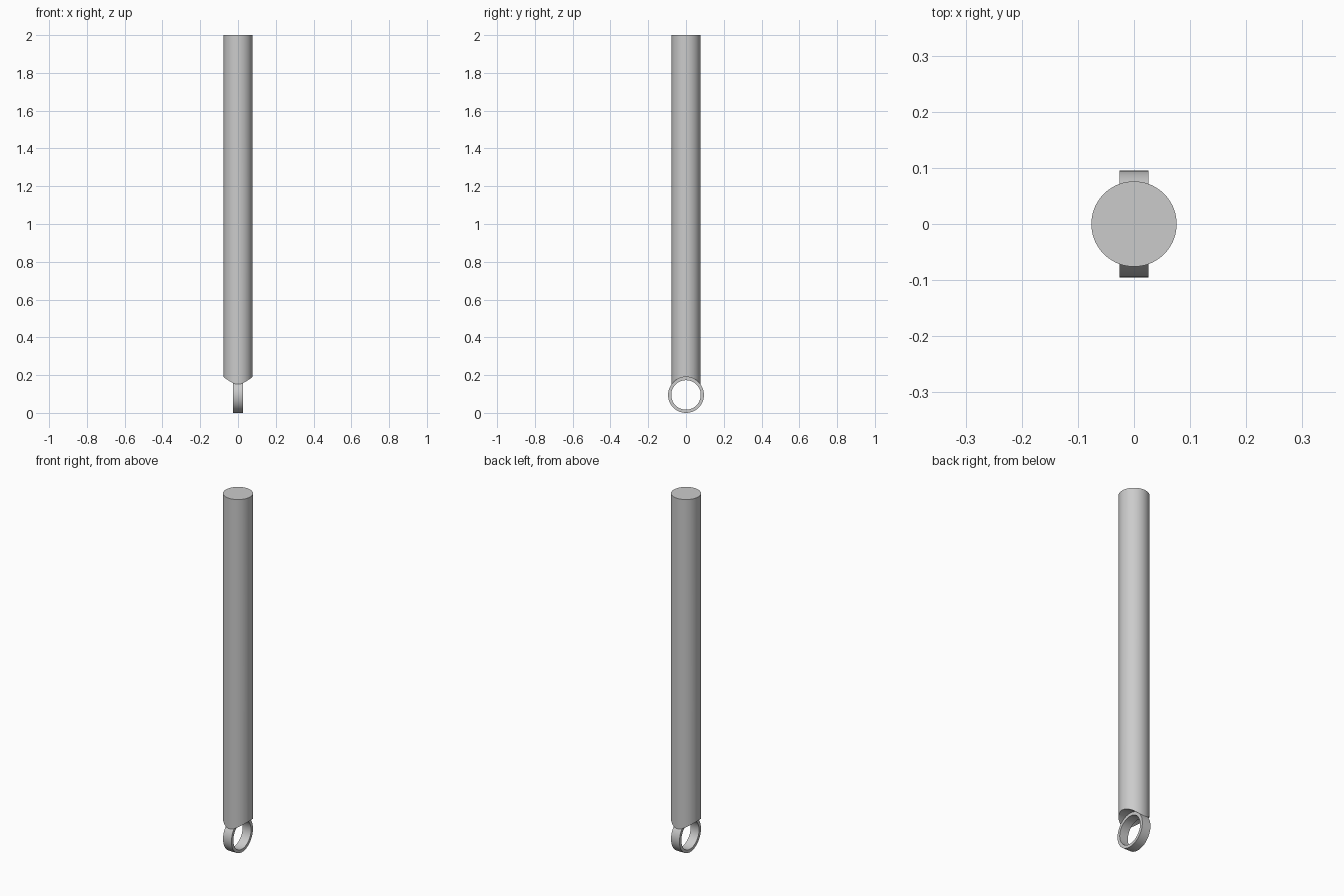
import bpy, bmesh, math
from mathutils import Matrix, Vector

cube = bpy.data.objects.get("Cube")
if cube:
    bpy.data.objects.remove(cube, do_unlink=True)

ROD_R, TOP = 0.076, 2.0
RING_R, HOLE_R, RING_W = 0.095, 0.078, 0.052
SEGMENTS = 96

grey = bpy.data.materials.new("satin_grey")
grey.use_nodes = True
grey.diffuse_color = (0.6, 0.6, 0.6, 1)
grey.node_tree.nodes["Principled BSDF"].inputs["Base Color"].default_value = grey.diffuse_color


def make_object(name, bm):
    bmesh.ops.recalc_face_normals(bm, faces=bm.faces)
    mesh = bpy.data.meshes.new(name)
    bm.to_mesh(mesh)
    bm.free()
    mesh.materials.append(grey)
    obj = bpy.data.objects.new(name, mesh)
    bpy.context.collection.objects.link(obj)
    return obj


def cylinder(name, radius, length, matrix):
    bm = bmesh.new()
    bmesh.ops.create_cone(bm, cap_ends=True, segments=SEGMENTS, radius1=radius,
                          radius2=radius, depth=length, matrix=matrix)
    return make_object(name, bm)


def smooth(obj):
    bpy.ops.object.select_all(action='DESELECT')
    obj.select_set(True)
    bpy.context.view_layer.objects.active = obj
    bpy.ops.object.shade_smooth_by_angle(angle=math.radians(30))


# Long rod with its lower end coped to sit on the ring
rod = cylinder("rod", ROD_R, TOP - 0.1, Matrix.Translation((0, 0, TOP / 2 + 0.05)))
cutter = cylinder("saddle_cutter", RING_R, 0.4,
                  Matrix.Translation((0, 0, RING_R)) @ Matrix.Rotation(math.pi / 2, 4, 'Y'))
cope = rod.modifiers.new("cope", 'BOOLEAN')
cope.operation = 'DIFFERENCE'
cope.solver = 'EXACT'
cope.object = cutter
bpy.context.view_layer.objects.active = rod
rod.select_set(True)
bpy.ops.object.modifier_apply(modifier=cope.name)
bpy.data.objects.remove(cutter, do_unlink=True)
smooth(rod)

# Flat ring: a rectangular section spun about the x axis
bm = bmesh.new()
centre = Vector((0, 0, RING_R))
half = RING_W / 2
section = [bm.verts.new(centre + Vector((x, 0, r))) for x, r in
           ((-half, HOLE_R), (half, HOLE_R), (half, RING_R), (-half, RING_R))]
edges = [bm.edges.new((section[i - 1], section[i])) for i in range(4)]
bmesh.ops.spin(bm, geom=section + edges, cent=centre, axis=(1, 0, 0),
               angle=math.tau, steps=SEGMENTS, use_merge=True)
bmesh.ops.remove_doubles(bm, verts=bm.verts, dist=0.0001)
ring = make_object("ring", bm)
smooth(ring)
